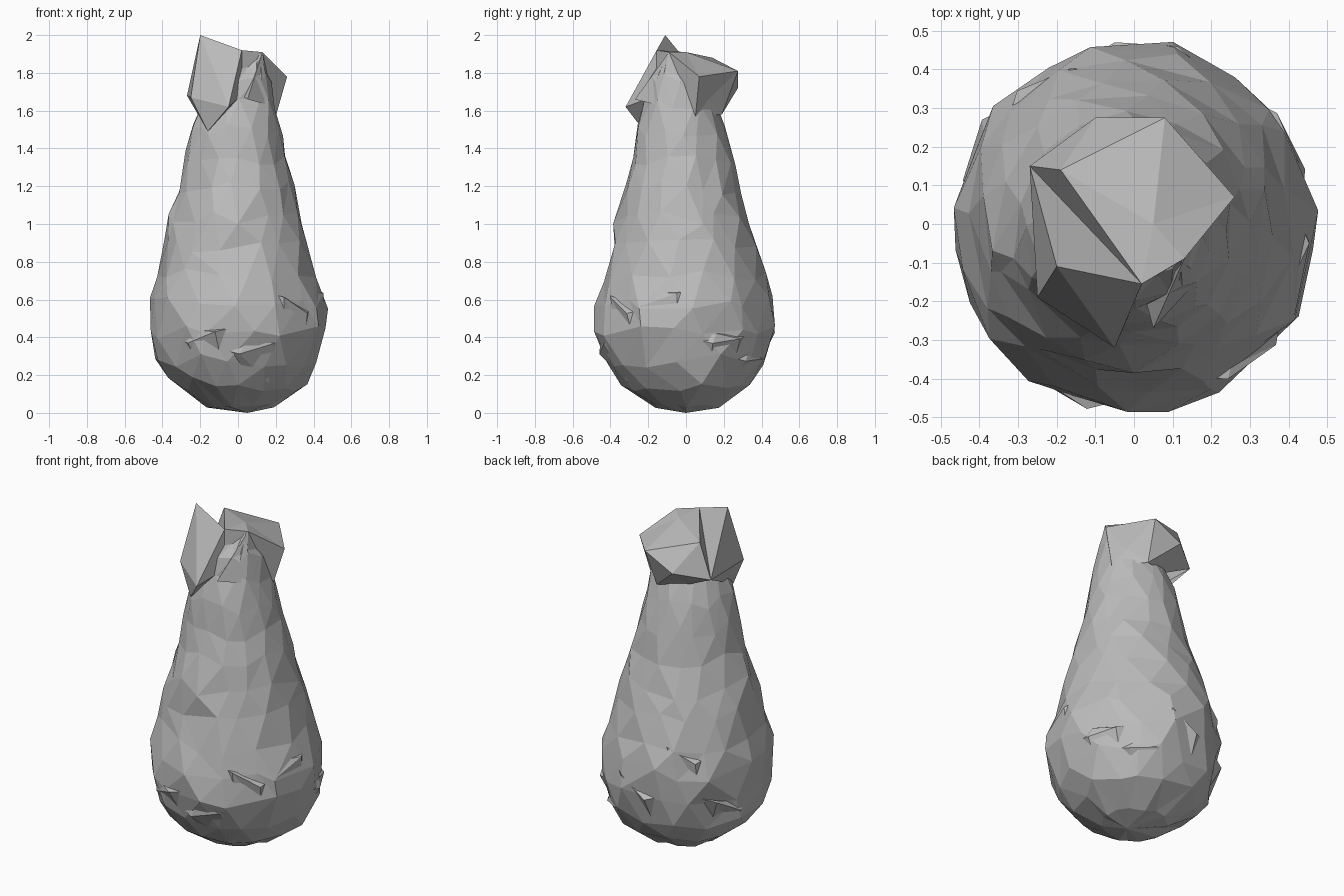
import bpy, bmesh, math, random
from mathutils import Vector

random.seed(7)
cube = bpy.data.objects.get("Cube")
if cube:
    bpy.data.objects.remove(cube, do_unlink=True)

grey = bpy.data.materials.new("plain grey")
grey.use_nodes = True
colour = (0.5, 0.5, 0.5, 1)
grey.diffuse_color = colour
grey.node_tree.nodes["Principled BSDF"].inputs["Base Color"].default_value = colour


def finish(bm, name):
    bmesh.ops.recalc_face_normals(bm, faces=bm.faces[:])
    mesh = bpy.data.meshes.new(name)
    bm.to_mesh(mesh)
    bm.free()
    mesh.materials.append(grey)
    obj = bpy.data.objects.new(name, mesh)
    bpy.context.collection.objects.link(obj)


# Sack outline: height, radius, centre x, centre y
PROFILE = [(0.04, 0.18, 0.01, 0.01), (0.15, 0.36, 0.01, 0), (0.28, 0.44, 0, -0.005),
           (0.43, 0.48, 0, -0.01), (0.58, 0.475, -0.005, -0.005), (0.73, 0.43, -0.01, 0),
           (0.88, 0.39, -0.015, -0.005), (1.03, 0.355, -0.015, -0.02),
           (1.19, 0.31, -0.005, -0.025), (1.35, 0.27, -0.01, -0.02),
           (1.5, 0.24, -0.01, -0.03), (1.63, 0.2, 0, -0.03), (1.77, 0.15, 0.03, -0.05),
           (1.87, 0.07, 0.06, -0.06)]
SIDES = 15


def on_sack(angle, z, out=0.0):
    """Point on the sack outline, pushed outwards by out."""
    for a, b in zip(PROFILE, PROFILE[1:]):
        if z <= b[0]:
            break
    t = (z - a[0]) / (b[0] - a[0])
    r, cx, cy = (a[i] + (b[i] - a[i]) * t for i in (1, 2, 3))
    r += out
    return Vector((cx + r * math.cos(angle), cy + r * math.sin(angle), z))


# Lumpy faceted sack, each ring turned half a step from the last
bm = bmesh.new()
rings = []
for k, (z, r, cx, cy) in enumerate(PROFILE):
    ring = []
    lift = 0.015 if k == 0 else 0.04
    for i in range(SIDES):
        a = math.tau * (i + k / 2 + random.uniform(-0.33, 0.33)) / SIDES
        h = random.uniform(-lift, lift)
        p = on_sack(a, z + h) if 0 < k < len(PROFILE) - 1 else \
            Vector((cx + r * math.cos(a), cy + r * math.sin(a), z + h))
        centre = Vector((cx, cy, p.z))
        ring.append(bm.verts.new(centre + (p - centre) * random.uniform(0.96, 1.025)))
    rings.append(ring)
for low, high in zip(rings, rings[1:]):
    for i in range(SIDES):
        j = (i + 1) % SIDES
        bm.faces.new((low[i], low[j], high[i]))
        bm.faces.new((low[j], high[j], high[i]))
for ring, tip in ((rings[0], (0.05, 0, 0)), (rings[-1], (0.06, -0.06, 1.88))):
    v = bm.verts.new(tip)
    for i in range(SIDES):
        bm.faces.new((ring[i], ring[(i + 1) % SIDES], v))
finish(bm, "sack_body")

# Broad low folds: angle, height of the ledge, half width
bm = bmesh.new()
FOLDS = [(-0.85, 0.59, 0.32), (-0.3, 0.62, 0.4), (-1.35, 0.36, 0.4), (-2.0, 0.42, 0.35),
         (0.5, 0.4, 0.35), (1.0, 0.3, 0.35), (1.5, 0.5, 0.35), (2.1, 0.72, 0.35),
         (2.7, 0.4, 0.35)]
for angle, z, w in FOLDS:
    skew = random.uniform(-0.06, 0.06)
    outline = [(-w, skew, -0.03), (-w / 3, 0.02, -0.02), (w, -skew, -0.03),
               (w * 0.6, -0.2, -0.025), (-w * 0.4, -0.25, -0.025)]
    base = [bm.verts.new(on_sack(angle + da, z + dz, out)) for da, dz, out in outline]
    left, right = [bm.verts.new(on_sack(angle + da, z - 0.02 + dz, 0.004))
                   for da, dz in ((-w / 2, skew), (w / 2, -skew))]
    for face in ((0, 1, left), (1, right, left), (1, 2, right), (2, 3, right),
                 (3, 4, left), (3, left, right), (4, 0, left)):
        bm.faces.new([base[n] if isinstance(n, int) else n for n in face])
finish(bm, "surface_folds")

# Loose cloth corners gathered at the mouth
P = dict(peak=(-0.2, -0.11, 2.0), side=(-0.25, -0.19, 1.67), front=(-0.05, -0.32, 1.62),
         tail=(-0.16, -0.22, 1.49), lip=(0.02, -0.155, 1.92), knot=(0.13, -0.09, 1.91),
         left=(0.26, 0.07, 1.78), back=(0.08, 0.275, 1.81), heel=(-0.1, 0.275, 1.72),
         crest=(-0.19, 0.14, 1.88), wing=(-0.27, 0.15, 1.68), hem=(0.06, 0.19, 1.58),
         hip=(0.2, 0.05, 1.57), middle=(0.05, 0, 1.91), throat=(0.02, -0.16, 1.68),
         tuft=(0.16, -0.15, 1.63), beak=(0.05, -0.27, 1.66), tuck=(0.15, 0.12, 1.66),
         nape=(-0.1, 0.13, 1.6))


def cloth(name, triangles):
    bm = bmesh.new()
    verts = {}
    for tri in triangles:
        names = tri.split()
        for n in names:
            if n not in verts:
                verts[n] = bm.verts.new(P[n])
        bm.faces.new([verts[n] for n in names])
    finish(bm, name)


cloth("right_flap", ["peak side front", "peak front lip", "side tail front",
                     "peak wing side", "wing tail side", "peak lip wing",
                     "front tail throat", "front throat lip"])
cloth("top_flap", ["lip knot middle", "knot left middle", "middle left back",
                   "middle back crest", "lip middle crest", "crest back heel",
                   "crest heel wing", "crest wing lip"])
cloth("back_flap", ["back left tuck", "back tuck hem", "back hem heel", "left hip tuck",
                    "tuck hip hem", "left knot hip", "heel hem nape", "heel nape wing"])
cloth("front_tuft", ["knot lip throat", "knot throat beak", "knot beak tuft",
                     "beak throat tuft", "knot tuft hip"])
